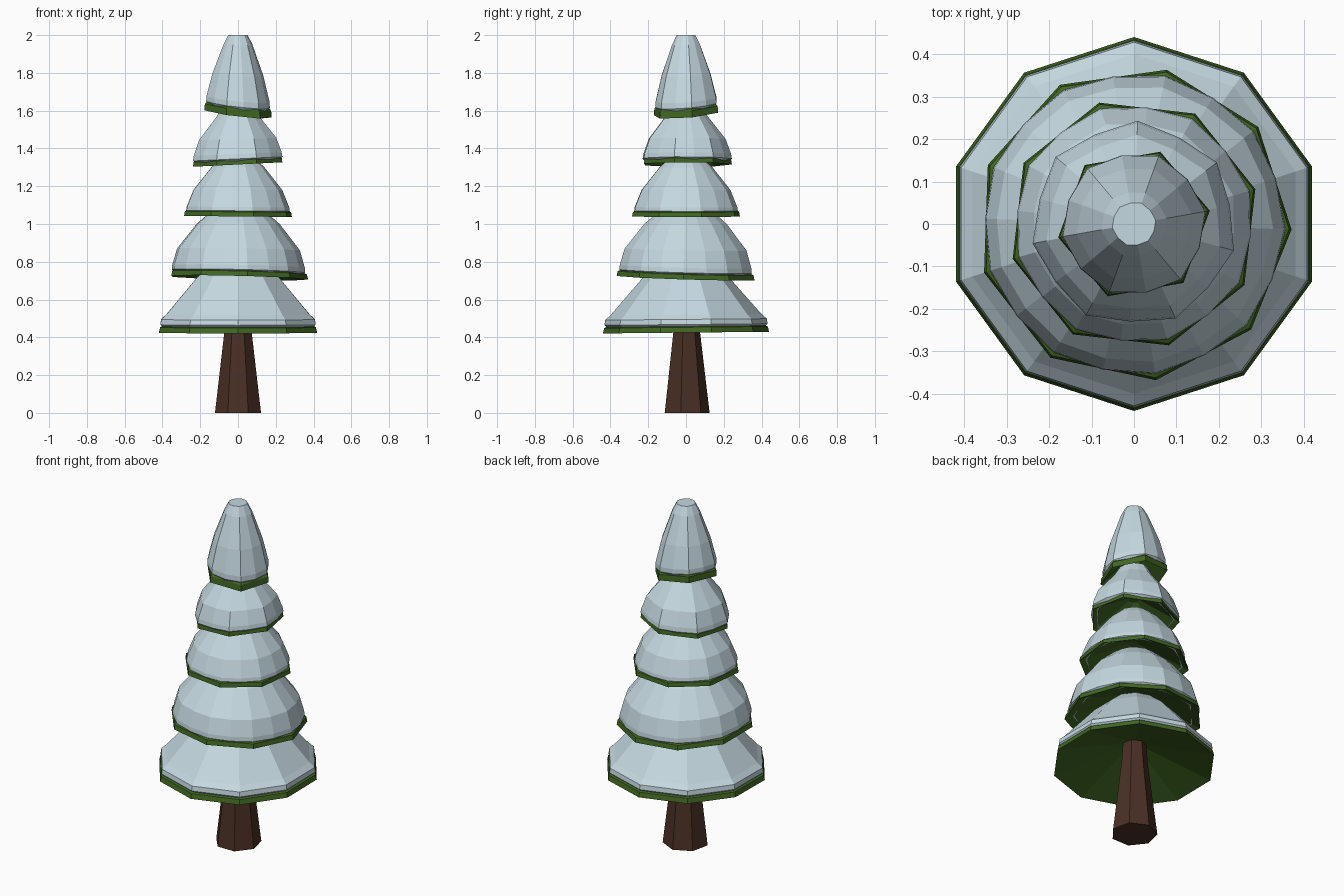
import bpy, bmesh, math

if "Cube" in bpy.data.objects:
    bpy.data.objects.remove(bpy.data.objects["Cube"])


def material(name, rgb):
    m = bpy.data.materials.new(name)
    m.diffuse_color = (*rgb, 1)
    m.use_nodes = True
    m.node_tree.nodes["Principled BSDF"].inputs["Base Color"].default_value = m.diffuse_color
    return m


SNOW = material("snow", (0.56, 0.69, 0.75))
GREEN = material("needle green", (0.052, 0.135, 0.016))
BROWN = material("bark brown", (0.068, 0.028, 0.018))


def lathe(name, mat, rings, n, start, tilt=(0, 0), fade=None, cap0=False, cap1=False, mid=1.0):
    """Loft (radius, z) rings; tilt shears the rings, fading out above a height.
    mid scales every second vertex's radius."""
    bm = bmesh.new()
    loops = []
    for r, z in rings:
        k = 1.0 if fade is None else max(0.0, min(1.0, (fade - z) / (fade - rings[0][1])))
        loop = []
        for i in range(n):
            a = math.radians(start) + 2 * math.pi * i / n
            rr = r * (mid if i % 2 else 1)
            x, y = rr * math.cos(a), rr * math.sin(a)
            loop.append(bm.verts.new((x, y, z + k * (tilt[0] * x + tilt[1] * y))))
        loops.append(loop)
    for a, b in zip(loops, loops[1:]):
        for i in range(n):
            j = (i + 1) % n
            bm.faces.new((a[i], a[j], b[j], b[i]))
    if cap0:
        bm.faces.new(loops[0][::-1])
    if cap1:
        bm.faces.new(loops[-1])
    me = bpy.data.meshes.new(name)
    bm.to_mesh(me)
    bm.free()
    me.materials.append(mat)
    ob = bpy.data.objects.new(name, me)
    bpy.context.collection.objects.link(ob)
    return ob


# trunk
lathe("trunk", BROWN, [(0.125, 0), (0.074, 0.43), (0.062, 0.60)], 7, 90, cap0=True, cap1=True)

# tiers: sides, start angle, green radius, green bottom z, green height, tilt,
# snow multiplier of sides, snow middle-vertex scale, snow profile
tiers = [
    (10, 90, 0.44, 0.425, 0.028, (0, 0.01), 1, 1.0,
     [(0.41, 0.447), (0.432, 0.468), (0.428, 0.495), (0.40, 0.52), (0.225, 0.72), (0.13, 0.80)]),
    (9, -2, 0.371, 0.715, 0.026, (-0.025, -0.03), 2, 0.985,
     [(0.335, 0.732), (0.356, 0.75), (0.354, 0.775), (0.328, 0.865), (0.222, 1.0), (0.13, 1.08)]),
    (8, 16, 0.297, 1.040, 0.024, (-0.01, 0.0), 2, 0.975,
     [(0.265, 1.055), (0.283, 1.07), (0.28, 1.09), (0.243, 1.18), (0.145, 1.30), (0.09, 1.35)]),
    (7, 88, 0.243, 1.315, 0.024, (0.05, 0.0), 2, 0.945,
     [(0.225, 1.33), (0.243, 1.345), (0.239, 1.37), (0.21, 1.45), (0.115, 1.57), (0.08, 1.63)]),
    (6, 10, 0.181, 1.583, 0.035, (-0.12, 0.08), 2, 0.96,
     [(0.155, 1.613), (0.171, 1.632), (0.170, 1.66), (0.137, 1.79), (0.078, 1.95), (0.052, 2.0)]),
]
for k, (n, start, r, z, h, tilt, mult, mid, profile) in enumerate(tiers, 1):
    # branches: hollow underside, rim and a top tucked beneath the snow
    top = profile[-2][1] - 0.04
    lathe(f"branches_{k}", GREEN,
          [(0.03, z + 0.13), (r, z), (r * 0.985, z + h), (r * 0.85, z + h + 0.025),
           (profile[-2][0] * 0.8, top)],
          n, start, tilt, fade=top, cap0=True, cap1=True)
    # snow blanket with a rounded lip
    lathe(f"snow_{k}", SNOW, [(r * 0.85, profile[0][1])] + profile, n * mult, start, tilt,
          fade=profile[-1][1], cap1=True, mid=mid)
